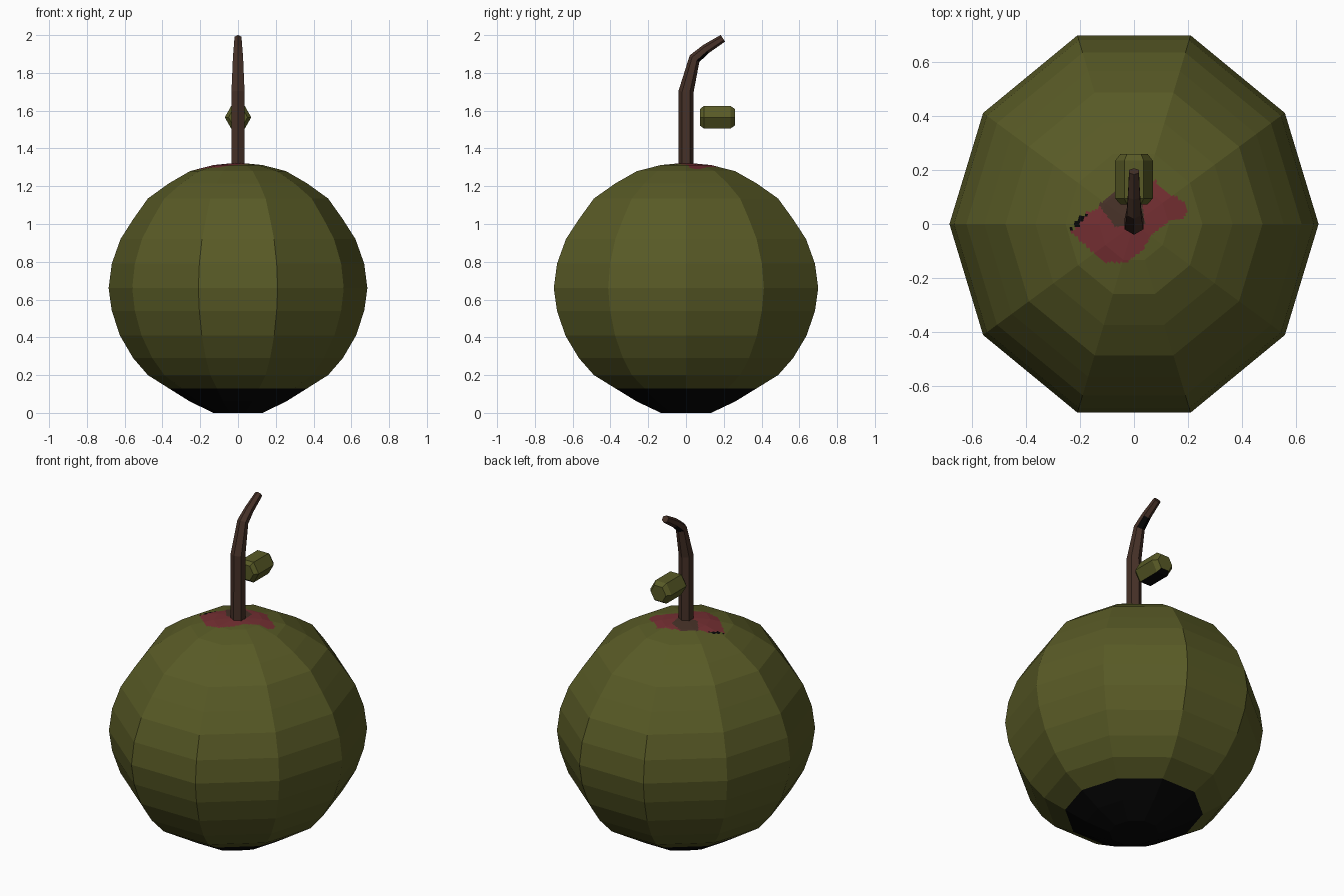
import bpy, bmesh, math
from mathutils import Vector

if "Cube" in bpy.data.objects:
    bpy.data.objects.remove(bpy.data.objects["Cube"])


def mat(name, rgb):
    m = bpy.data.materials.new(name)
    m.diffuse_color = (*rgb, 1)
    m.use_nodes = True
    m.node_tree.nodes["Principled BSDF"].inputs["Base Color"].default_value = m.diffuse_color
    return m


OLIVE = mat("olive_skin", (0.098, 0.102, 0.019))
RED = mat("dark_red", (0.175, 0.028, 0.032))
BROWN = mat("stem_brown", (0.062, 0.031, 0.021))
BLACK = mat("black", (0.002, 0.002, 0.002))


def finish(bm, name, mats):
    bmesh.ops.recalc_face_normals(bm, faces=bm.faces)
    me = bpy.data.meshes.new(name)
    bm.to_mesh(me)
    bm.free()
    for m in mats:
        me.materials.append(m)
    ob = bpy.data.objects.new(name, me)
    bpy.context.collection.objects.link(ob)
    return ob


def loft(bm, rings):
    """Skin a list of equal-length point rings, returns vertex rings."""
    vr = [[bm.verts.new(p) for p in r] for r in rings]
    n = len(vr[0])
    for a, b in zip(vr, vr[1:]):
        for i in range(n):
            j = (i + 1) % n
            bm.faces.new((a[i], a[j], b[j], b[i]))
    return vr


def inside(x, y, poly):
    hit = False
    for (x1, y1), (x2, y2) in zip(poly, poly[1:] + poly[:1]):
        if (y1 > y) != (y2 > y) and x < (x2 - x1) * (y - y1) / (y2 - y1) + x1:
            hit = not hit
    return hit


# fruit body: ten-sided, slightly uneven decagon swept along a round profile
quarter = [(0.685, 0), (0.56, 0.412), (0.21, 0.70)]
outline = quarter + [(-x, y) for x, y in reversed(quarter)] \
    + [(-x, -y) for x, y in quarter[1:]] + [(x, -y) for x, y in reversed(quarter[1:])]
profile = [(0.13, 0), (0.254, 0.06), (0.366, 0.13), (0.477, 0.20), (0.555, 0.29),
           (0.625, 0.41), (0.668, 0.54), (0.685, 0.66), (0.668, 0.79), (0.622, 0.92),
           (0.555, 1.025), (0.477, 1.135), (0.366, 1.215), (0.254, 1.28), (0.13, 1.312)]
bm = bmesh.new()
rings = loft(bm, [[(x * r / 0.685, y * r / 0.685, z) for x, y in outline] for r, z in profile])
bm.faces.new(rings[0])
apex = bm.verts.new((0, 0, 1.325))
top = rings[-1]
for i in range(10):
    bm.faces.new((top[i], top[(i + 1) % 10], apex))
# finely split cap so the painted patches have clean outlines
cap = [e for e in bm.edges if all(v.co.z > 1.27 for v in e.verts)]
bmesh.ops.subdivide_edges(bm, edges=cap, cuts=11, use_grid_fill=True)
red_patch = [(-.23, -.03), (-.18, .04), (-.11, .07), (-.06, .13), (0, .14), (.08, .16),
             (.12, .12), (.18, .085), (.20, .05), (.18, .02), (.13, .01), (.07, -.035),
             (.03, -.10), (-.03, -.143), (-.11, -.14), (-.18, -.08)]
brown_patch = [(-.13, .07), (-.06, .13), (.03, .09), (.04, 0), (-.07, -.01)]
dark_patch = [(-.235, -.02), (-.20, .03), (-.17, .035), (-.21, -.01)]
for f in bm.faces:
    c = f.calc_center_median()
    if c.z < 0.129:
        f.material_index = 3
    elif c.z > 1.27:
        for k, poly in ((1, red_patch), (2, brown_patch), (3, dark_patch)):
            if inside(c.x, c.y, poly):
                f.material_index = k
finish(bm, "fruit_body", [OLIVE, RED, BROWN, BLACK])

# bent stem: hexagonal tube tapering toward the tip
path = [(0, 1.29, 0.04, 0), (0, 1.70, 0.04, 6), (0.045, 1.875, 0.031, 35),
        (0.105, 1.926, 0.026, 56), (0.195, 1.983, 0.021, 56)]
bm = bmesh.new()
stem = []
for y, z, r, tilt in path:
    t = math.radians(tilt)
    side = Vector((0, math.cos(t), -math.sin(t)))
    stem.append([Vector((0, y, z)) + Vector((r * math.cos(a), 0, 0)) + side * r * math.sin(a)
                 for a in (math.radians(60 * k + 30) for k in range(6))])
vr = loft(bm, stem)
bm.faces.new(vr[0])
bm.faces.new(vr[-1])
bmesh.ops.recalc_face_normals(bm, faces=bm.faces)
for f in bm.faces:  # dark notch under the bend
    c = f.calc_center_median()
    if 1.875 < c.z < 1.92 and f.normal.z < -0.2:
        f.material_index = 1
finish(bm, "stem", [BROWN, BLACK])

# small leaf bud floating behind the stem: hexagonal block with chamfered ends
hexa = [(0.07, 0), (0.036, 0.06), (-0.036, 0.06), (-0.07, 0), (-0.036, -0.06), (0.036, -0.06)]
bm = bmesh.new()
vr = loft(bm, [[(x * s, y, 1.565 + z * s) for x, z in hexa]
               for y, s in ((0.073, 0.72), (0.095, 1), (0.235, 1), (0.26, 0.72))])
bm.faces.new(vr[0])
bm.faces.new(vr[-1])
bmesh.ops.recalc_face_normals(bm, faces=bm.faces)
for f in bm.faces:
    if f.calc_center_median().z < 1.515:
        f.material_index = 1
finish(bm, "leaf_bud", [OLIVE, BLACK])
